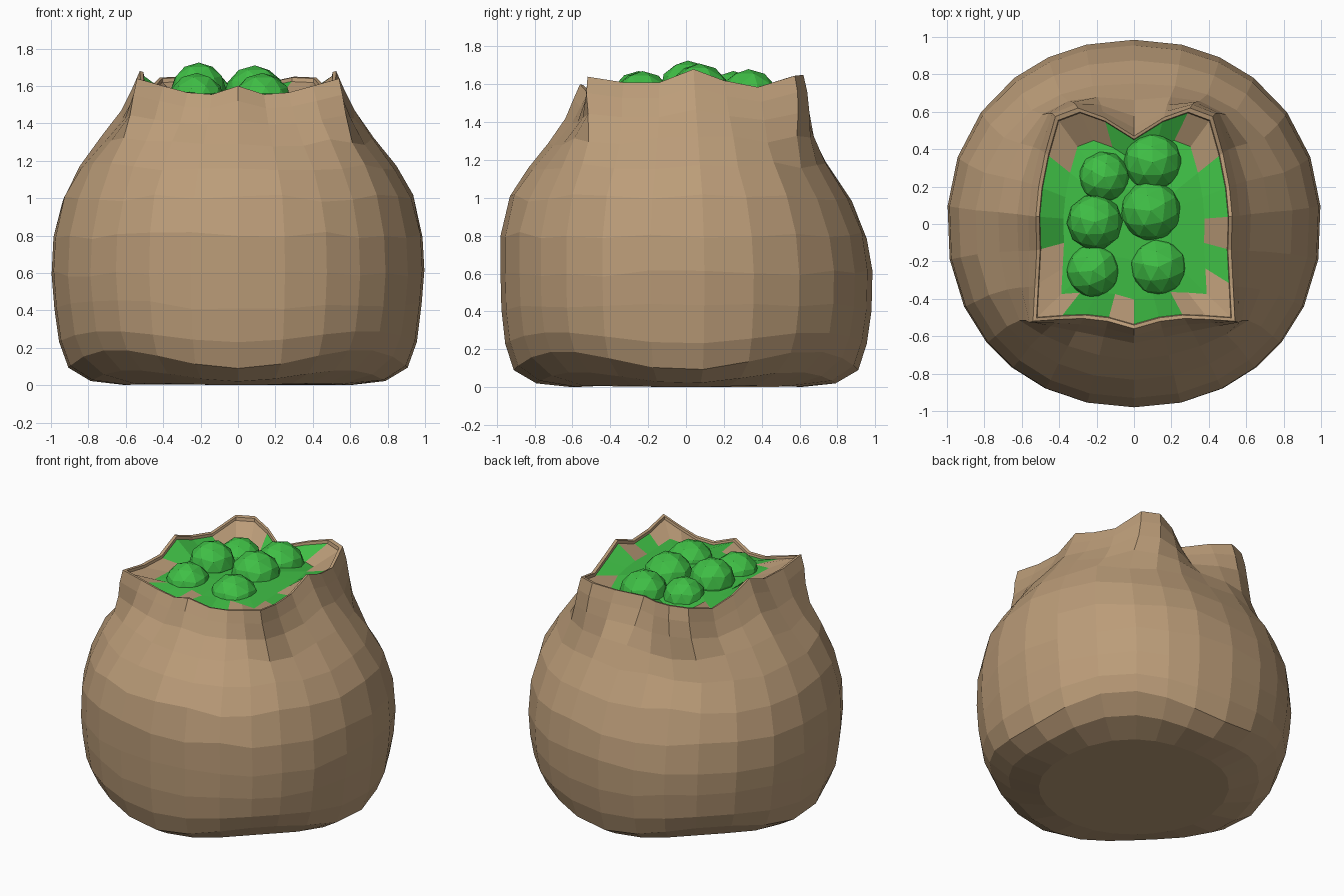
import bpy, bmesh, math, random

if "Cube" in bpy.data.objects:
    bpy.data.objects.remove(bpy.data.objects["Cube"])

random.seed(4)


def material(name, rgb):
    m = bpy.data.materials.new(name)
    m.diffuse_color = (*rgb, 1)
    m.use_nodes = True
    m.node_tree.nodes["Principled BSDF"].inputs["Base Color"].default_value = m.diffuse_color
    return m


CLOTH = material("cloth", (0.50, 0.335, 0.19))
GREEN = material("green", (0.05, 0.52, 0.06))

# Sack mouth, right half from front middle to back middle (x, y, z)
half = [(0, -.56, 1.6), (.14, -.52, 1.555), (.27, -.505, 1.565), (.40, -.51, 1.6),
        (.54, -.52, 1.64), (.53, -.33, 1.61), (.52, -.14, 1.61), (.525, .04, 1.68),
        (.51, .2, 1.62), (.475, .38, 1.585), (.42, .575, 1.645), (.3, .62, 1.65),
        (.16, .57, 1.62), (0, .47, 1.58)]
RIM = half + [(-x, y, z) for x, y, z in half[-2:0:-1]]
N = len(RIM)


def finish(bm, name, mats):
    me = bpy.data.meshes.new(name)
    bm.normal_update()
    bm.to_mesh(me)
    bm.free()
    for m in mats:
        me.materials.append(m)
    ob = bpy.data.objects.new(name, me)
    bpy.context.collection.objects.link(ob)
    return ob


def bridge(bm, a, b):
    return [bm.faces.new((a[i], a[(i + 1) % N], b[(i + 1) % N], b[i])) for i in range(N)]


# Rings of the sack: z, side, front and back reach, blend to mouth shape, corner lift
PROFILE = [(0, .60, .60, .60, 0, .01), (.02, .79, .79, .79, 0, .06), (.09, .91, .91, .91, 0, .10),
           (.23, .96, .955, .955, 0, .06), (.42, .985, .975, .98, 0, .02),
           (.60, 1.0, .98, .985, 0, 0), (.80, .99, .98, .955, 0, 0),
           (1.0, .94, .93, .875, 0, 0), (1.17, .86, .84, .76, .05, 0),
           (1.30, .765, .75, .70, .25, 0), (1.42, .69, .66, .66, .6, 0),
           (1.52, .63, .62, .62, .85, 0)]


def sack_ring(bm, z, side, front, back, t, lift):
    ring = []
    for i, (rx, ry, rz) in enumerate(RIM):
        even = -math.pi / 2 + 2 * math.pi * i / N
        a = math.atan2(ry, rx)
        a += 2 * math.pi * round((even - a) / (2 * math.pi))
        a = (a + even) / 2
        c, s = math.cos(a), math.sin(a)
        r = (abs(c) ** 2.12 + abs(s) ** 2.12) ** (-1 / 2.12)
        x, y = side * r * c, (back if s > 0 else front) * r * s
        grow = 1 + (1.62 - z) * .55
        x += (rx * grow - x) * t
        y += (ry * grow - y) * t
        h = z + lift * math.sin(2 * a) ** 2 + (rz - 1.6) * t
        if .3 < z < 1.4:
            h += random.uniform(-.02, .02)
        ring.append(bm.verts.new((x, y, h)))
    return ring


def mouth_ring(bm, scale, drop=0, z=None):
    return [bm.verts.new((x * scale, y * scale, h - drop if z is None else z))
            for x, y, h in RIM]


# Sack with a thin turned-in lip
bm = bmesh.new()
rings = [sack_ring(bm, *p) for p in PROFILE]
rings += [mouth_ring(bm, 1), mouth_ring(bm, .965, .005), mouth_ring(bm, .9, z=1.45)]
for a, b in zip(rings, rings[1:]):
    bridge(bm, a, b)
bm.faces.new(rings[0][::-1])
finish(bm, "sack", [CLOTH])

# Contents surface, with patches of cloth showing along the edge
bm = bmesh.new()
outer = mouth_ring(bm, .975, .02)
mid = mouth_ring(bm, .72, z=1.56)
inner = mouth_ring(bm, .35, z=1.57)
for v in mid:
    if v.co.y > .3:
        v.co.z = 1.53
patches = {2, 3, 4, 6, 9, 10} | {N - 1 - i for i in (0, 3, 4, 5, 9, 10, 11)}
for i, f in enumerate(bridge(bm, outer, mid)):
    f.material_index = int(i in patches)
bridge(bm, mid, inner)
bm.faces.new(inner)
finish(bm, "contents_surface", [GREEN, CLOTH])

# Round items on top: x, y, top height, radius
ITEMS = [(-.16, .25, 1.67, .14), (.10, .33, 1.68, .16), (-.21, .01, 1.725, .15),
         (.09, .07, 1.71, .165), (-.22, -.25, 1.67, .15), (.13, -.23, 1.67, .16)]
for k, (x, y, top, r) in enumerate(ITEMS):
    bm = bmesh.new()
    bmesh.ops.create_icosphere(bm, subdivisions=2, radius=r)
    ob = finish(bm, f"round_item_{k + 1}", [GREEN])
    ob.location = (x, y, top - r)
    ob.rotation_euler = (0, 0, random.uniform(0, 6))
